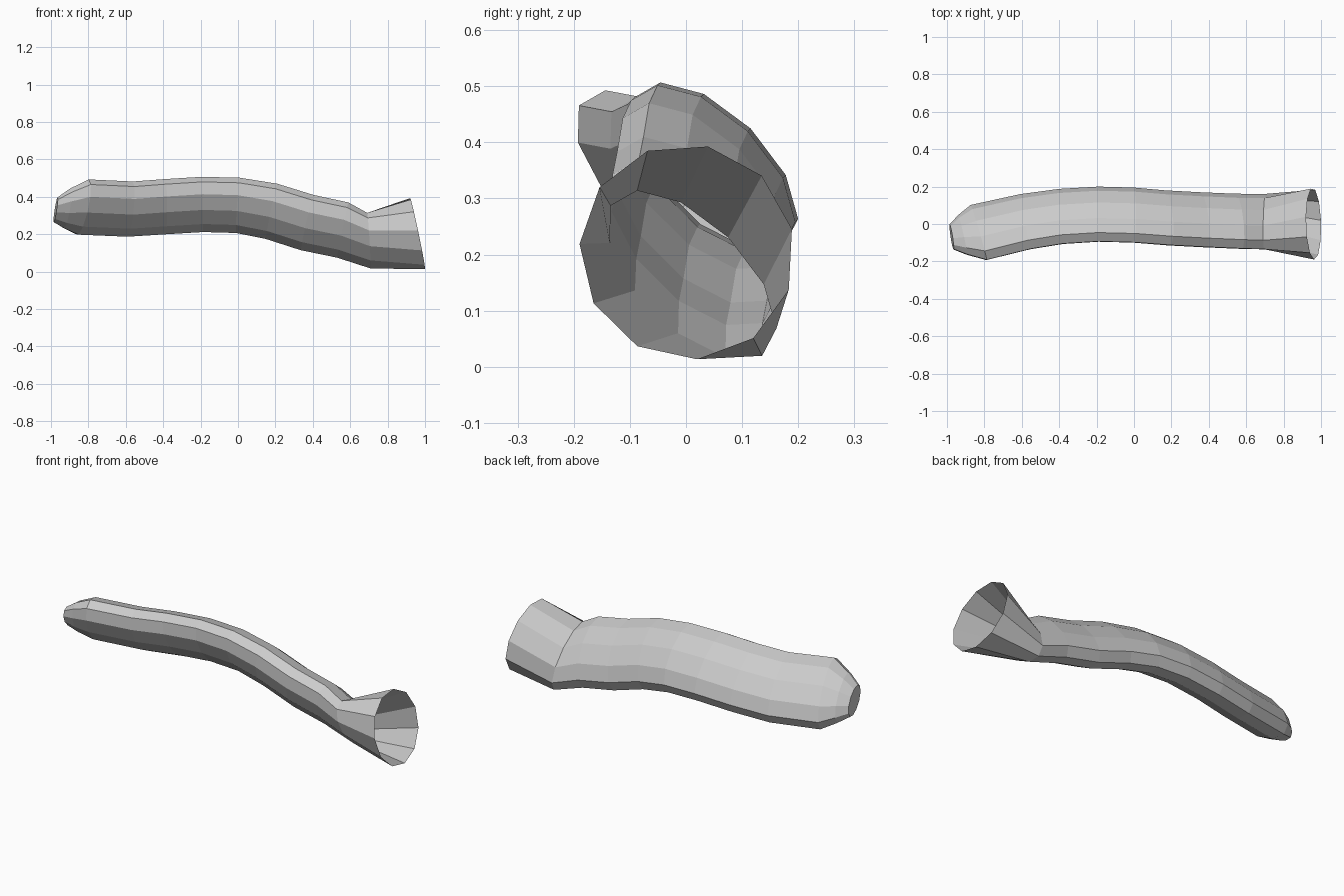
import bpy, bmesh
from math import sin, cos, radians, pi, sqrt

if "Cube" in bpy.data.objects:
    bpy.data.objects.remove(bpy.data.objects["Cube"])

SIDES = 11
S = sqrt(0.5)


def ring_points(x, y, z, slope_y, slope_z, a, b):
    """Leaning oval section: long axis a runs up-and-forward, short axis b up-and-back."""
    pts = []
    for k in range(SIDES):
        t = radians(24) + 2 * pi * k / SIDES
        dy = S * (b * sin(t) - a * cos(t))
        dz = S * (b * sin(t) + a * cos(t))
        pts.append((x - slope_y * dy - slope_z * dz, y + dy, z + dz))
    return pts


def loft(name, rings, cap_start=False):
    bm = bmesh.new()
    loops = [[bm.verts.new(p) for p in ring_points(*r)] for r in rings]
    for r0, r1 in zip(loops, loops[1:]):
        for k in range(SIDES):
            n = (k + 1) % SIDES
            bm.faces.new((r0[k], r0[n], r1[n], r1[k]))
    if cap_start:
        bm.faces.new(loops[0])
    bmesh.ops.recalc_face_normals(bm, faces=bm.faces)
    mesh = bpy.data.meshes.new(name)
    bm.to_mesh(mesh)
    bm.free()
    obj = bpy.data.objects.new(name, mesh)
    bpy.context.collection.objects.link(obj)
    return obj


# Section: x, y, z, lean in y, lean in z, long half-axis, short half-axis
joint = (0.70, 0.01, 0.163, 0.03, 0.08, 0.192, 0.094)

tube = [
    (-0.975, -0.07, 0.33, 0.10, -0.10, 0.085, 0.045),
    (-0.915, -0.06, 0.337, 0.20, -0.05, 0.135, 0.072),
    (-0.83, -0.048, 0.343, 0.26, -0.05, 0.19, 0.094),
    (-0.58, 0.010, 0.332, 0.19, 0.01, 0.19, 0.094),
    (-0.39, 0.038, 0.345, 0.10, 0.06, 0.19, 0.094),
    (-0.19, 0.050, 0.357, 0.02, 0.03, 0.19, 0.094),
    (0.00, 0.045, 0.352, -0.05, -0.10, 0.19, 0.094),
    (0.18, 0.030, 0.320, -0.06, -0.24, 0.19, 0.094),
    (0.37, 0.020, 0.260, -0.05, -0.26, 0.19, 0.094),
    (0.56, 0.012, 0.220, -0.03, -0.22, 0.19, 0.094),
    joint,
]

# Bent tube with a tapered closed end
loft("bent_tube", tube, cap_start=True)

# Open flared mouth
loft("flared_mouth", [joint, (0.96, 0.002, 0.205, 0.03, 0.21, 0.194, 0.190)])
